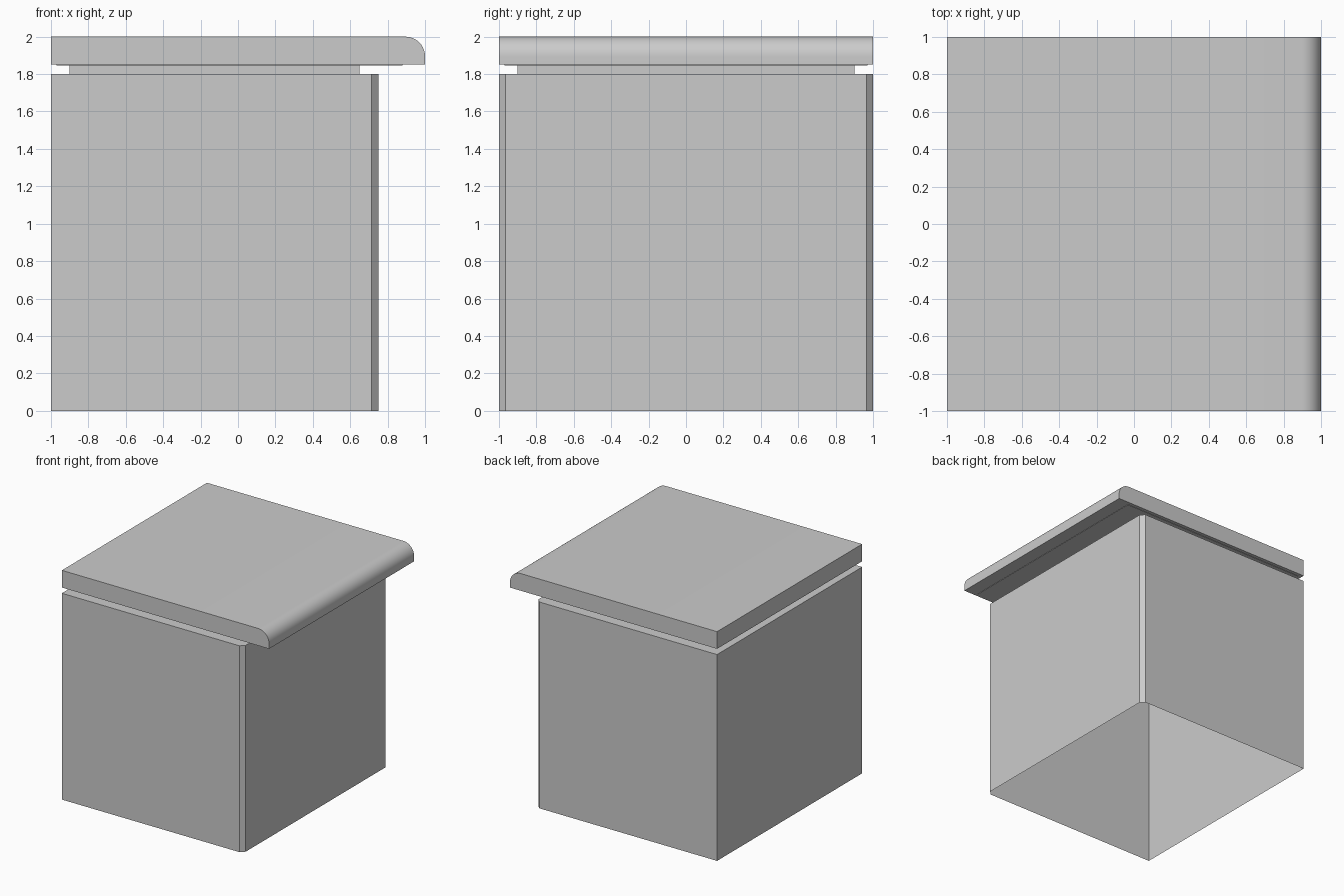
import bpy, bmesh, math

if "Cube" in bpy.data.objects:
    bpy.data.objects.remove(bpy.data.objects["Cube"])

def prism(name, loop, offset, smooth=False, open_start=False):
    """Extrude a planar outline along an offset vector."""
    bm = bmesh.new()
    base = bm.faces.new([bm.verts.new(p) for p in loop])
    geom = bmesh.ops.extrude_face_region(bm, geom=[base], use_keep_orig=True)["geom"]
    bmesh.ops.translate(bm, verts=[g for g in geom if isinstance(g, bmesh.types.BMVert)], vec=offset)
    bmesh.ops.recalc_face_normals(bm, faces=bm.faces)
    if open_start:
        bmesh.ops.delete(bm, geom=[base], context='FACES_ONLY')
    mesh = bpy.data.meshes.new(name)
    bm.to_mesh(mesh)
    bm.free()
    obj = bpy.data.objects.new(name, mesh)
    bpy.context.collection.objects.link(obj)
    if smooth:
        bpy.ops.object.select_all(action='DESELECT')
        obj.select_set(True)
        bpy.context.view_layer.objects.active = obj
        bpy.ops.object.shade_smooth_by_angle(angle=math.radians(30))
    return obj

def rect(x0, x1, y, z):
    return [(x0, -y, z), (x1, -y, z), (x1, y, z), (x0, y, z)]

# Cabinet body: open underneath, chamfered corners on the overhang side
c = 0.035
prism("cabinet_body",
      [(-1, -1, 0), (0.75 - c, -1, 0), (0.75, -1 + c, 0),
       (0.75, 1 - c, 0), (0.75 - c, 1, 0), (-1, 1, 0)],
      (0, 0, 1.8), open_start=True)

# Recessed neck under the worktop
prism("recessed_neck", rect(-0.9, 0.65, 0.9, 1.8), (0, 0, 0.05))

# Thin underside panel
prism("underside_panel", rect(-0.97, 0.88, 0.97, 1.847), (0, 0, 0.003))

# Worktop with one rounded upper edge
r, n = 0.105, 10
arc = [(1 - r + r * math.cos(math.pi / 2 * i / n), -1,
        2 - r + r * math.sin(math.pi / 2 * i / n)) for i in range(n + 1)]
prism("worktop", [(-1, -1, 1.85), (1, -1, 1.85)] + arc + [(-1, -1, 2)],
      (0, 2, 0), smooth=True)
